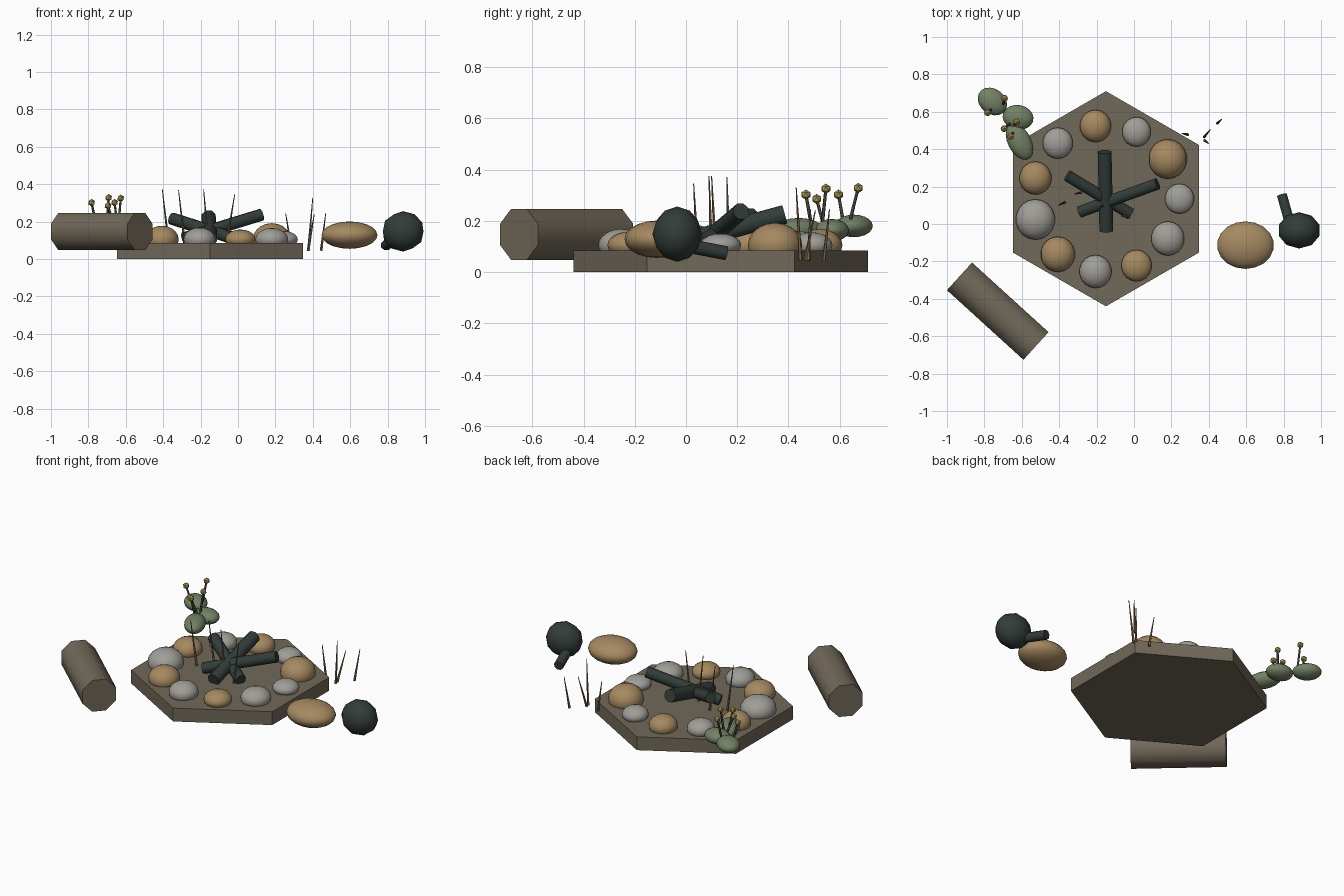
import bpy, math
from mathutils import Vector

if "Cube" in bpy.data.objects:
    bpy.data.objects.remove(bpy.data.objects["Cube"], do_unlink=True)


def material(name, rgb):
    m = bpy.data.materials.new(name)
    m.use_nodes = True
    col = (*rgb, 1)
    m.diffuse_color = col
    m.node_tree.nodes["Principled BSDF"].inputs["Base Color"].default_value = col
    return m


EARTH = material("earth brown", (0.165, 0.138, 0.1))
TAN = material("tan stone", (0.38, 0.25, 0.12))
GREY = material("grey stone", (0.35, 0.34, 0.31))
CHAR = material("charred black", (0.032, 0.046, 0.04))
GREEN = material("cactus green", (0.17, 0.22, 0.13))
YELLOW = material("flower yellow", (0.43, 0.33, 0.1))
STRAW = material("dry grass", (0.2, 0.13, 0.07))
STEM = material("dark stem", (0.05, 0.055, 0.035))


def finish(name, mat, smooth=None):
    ob = bpy.context.object
    ob.name = name
    ob.data.materials.append(mat)
    if smooth:
        bpy.ops.object.shade_smooth_by_angle(angle=math.radians(smooth))
    return ob


def ellipsoid(name, mat, loc, radii, turn=0):
    bpy.ops.mesh.primitive_uv_sphere_add(segments=18, ring_count=10, location=loc,
                                         rotation=(0, 0, math.radians(turn)))
    bpy.context.object.scale = radii
    return finish(name, mat, 60)


def rod(name, mat, start, end, r1, r2, sides=8, smooth=60):
    """Tapered cylinder between two points, with its flats facing up and sideways."""
    a, b = Vector(start), Vector(end)
    bpy.ops.mesh.primitive_cone_add(vertices=sides, radius1=r1, radius2=r2, depth=(b - a).length)
    ob = bpy.context.object
    spin = math.pi / sides
    for v in ob.data.vertices:
        x, y = v.co.x, v.co.y
        v.co.x = x * math.cos(spin) - y * math.sin(spin)
        v.co.y = x * math.sin(spin) + y * math.cos(spin)
    ob.location = (a + b) / 2
    ob.rotation_euler = (b - a).to_track_quat('Z', 'Y').to_euler()
    return finish(name, mat, smooth)


# Hexagonal ground slab
CX, CY = -0.15, 0.135
bpy.ops.mesh.primitive_cylinder_add(vertices=6, radius=0.575, depth=0.085,
                                    location=(CX, CY, 0.0425))
finish("ground_slab", EARTH)

# Ring of stones: radius, top height, colour
stones = [(0.078, 0.15, GREY), (0.103, 0.192, TAN), (0.077, 0.155, GREY), (0.084, 0.168, TAN),
          (0.081, 0.16, GREY), (0.086, 0.172, TAN), (0.105, 0.185, GREY), (0.092, 0.178, TAN),
          (0.086, 0.168, GREY), (0.082, 0.158, TAN), (0.089, 0.166, GREY)]
for i, (r, top, mat) in enumerate(stones):
    a = i * math.tau / len(stones)
    loc = (CX + 0.393 * math.cos(a), CY + 0.393 * math.sin(a), 0.105)
    ellipsoid(f"ring_stone_{i + 1}", mat, loc, (r, r * 1.03, top - 0.105))

# Charred logs leaning across each other
for i, (a, b, r) in enumerate([((-0.148, -0.035, 0.11), (-0.157, 0.385, 0.225), 0.04),
                               ((-0.29, 0.065, 0.11), (0.125, 0.215, 0.237), 0.034),
                               ((-0.02, 0.055, 0.11), (-0.355, 0.258, 0.217), 0.034)]):
    rod(f"fire_log_{i + 1}", CHAR, a, b, r, r)

# Twigs standing in the fire pit, and dry grass beside the slab
twigs = [((-0.372, 0.115, 0.085), (-0.405, 0.1, 0.375)),
         ((-0.285, 0.168, 0.085), (-0.318, 0.16, 0.37)),
         ((-0.16, 0.1, 0.085), (-0.184, 0.09, 0.375)),
         ((-0.06, 0.045, 0.085), (-0.018, 0.03, 0.345))]
blades = [((0.377, 0.447, 0.045), (0.4, 0.43, 0.33)),
          ((0.375, 0.465, 0.045), (0.408, 0.505, 0.24)),
          ((0.445, 0.538, 0.045), (0.469, 0.56, 0.245)),
          ((0.287, 0.478, 0.045), (0.255, 0.485, 0.245))]
for label, group in (("twig", twigs), ("grass_blade", blades)):
    for i, (a, b) in enumerate(group):
        rod(f"{label}_{i + 1}", STRAW, a, b, 0.008, 0.002, 5)

# Sitting log and loose boulder
rod("sitting_log", EARTH, (-0.933, -0.28, 0.147), (-0.524, -0.652, 0.147), 0.108, 0.108)
ellipsoid("boulder", TAN, (0.596, -0.113, 0.128), (0.152, 0.127, 0.073))

# Cooking pot with its handle
bpy.ops.mesh.primitive_ico_sphere_add(subdivisions=2, radius=1, location=(0.883, -0.034, 0.148))
bpy.context.object.scale = (0.114, 0.097, 0.108)
finish("pot", CHAR, 60)
rod("pot_handle", CHAR, (0.84, -0.02, 0.108), (0.791, 0.155, 0.074), 0.029, 0.029)

# Cactus pads
pads = [((-0.757, 0.655, 0.18), (0.085, 0.067, 0.044), -38),
        ((-0.62, 0.57, 0.163), (0.083, 0.066, 0.044), -10),
        ((-0.612, 0.44, 0.165), (0.106, 0.062, 0.046), -62)]
for i, (loc, radii, turn) in enumerate(pads):
    ellipsoid(f"cactus_pad_{i + 1}", GREEN, loc, radii, turn)

# Flowers on thin stems
flowers = [((-0.7, 0.635, 0.18), (-0.692, 0.672, 0.328)),
           ((-0.76, 0.615, 0.19), (-0.783, 0.595, 0.302)),
           ((-0.66, 0.54, 0.17), (-0.695, 0.51, 0.285)),
           ((-0.64, 0.53, 0.17), (-0.627, 0.546, 0.325)),
           ((-0.645, 0.49, 0.18), (-0.66, 0.468, 0.302))]
for i, (a, b) in enumerate(flowers):
    rod(f"flower_stem_{i + 1}", STEM, a, b, 0.007, 0.006, 6)
    bpy.ops.mesh.primitive_ico_sphere_add(subdivisions=1, radius=0.02, location=b)
    finish(f"flower_{i + 1}", YELLOW)
